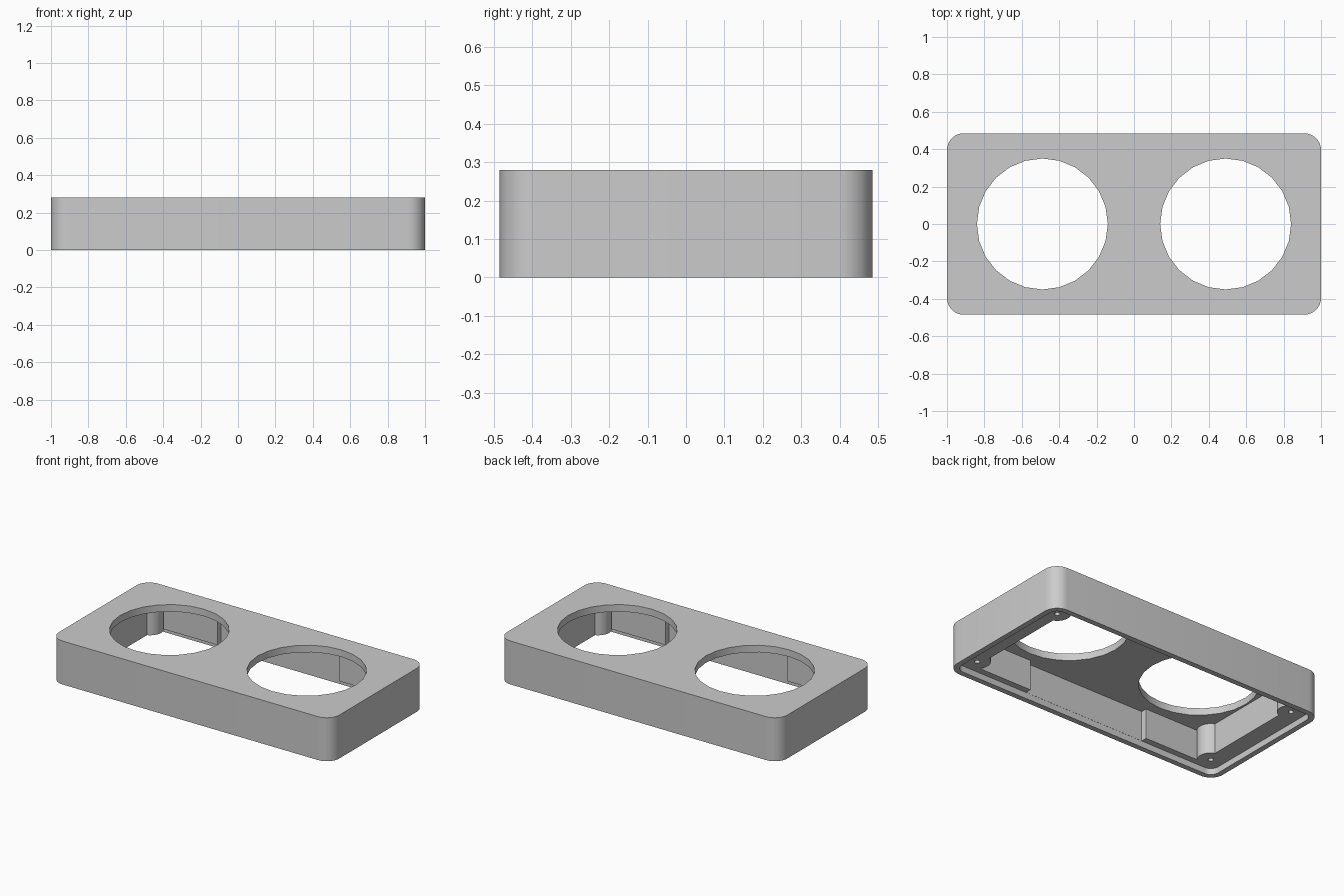
import bpy, bmesh, math

if "Cube" in bpy.data.objects:
    bpy.data.objects.remove(bpy.data.objects["Cube"])

HX, HY, HEIGHT = 1.0, 0.485, 0.28
CEILING, LEDGE, WALL = 0.235, 0.04, 0.035

grey = bpy.data.materials.new("light_grey")
grey.use_nodes = True
grey.diffuse_color = (0.6, 0.6, 0.6, 1)
grey.node_tree.nodes["Principled BSDF"].inputs["Base Color"].default_value = (0.6, 0.6, 0.6, 1)


def rounded_rect(hx, hy, r, steps=8):
    """Outline of a rectangle with rounded corners."""
    points = []
    for i, (sx, sy) in enumerate([(1, 1), (-1, 1), (-1, -1), (1, -1)]):
        for k in range(steps + 1):
            a = math.pi / 2 * (i + k / steps)
            points.append((sx * (hx - r) + r * math.cos(a), sy * (hy - r) + r * math.sin(a)))
    return points


def box(hx, hy):
    return [(hx, hy), (-hx, hy), (-hx, -hy), (hx, -hy)]


def circle(cx, cy, r, n=24):
    return [(cx + r * math.cos(2 * math.pi * k / n), cy + r * math.sin(2 * math.pi * k / n))
            for k in range(n)]


def prism(name, outline, z0, z1):
    """Closed solid made by raising an outline from z0 to z1."""
    bm = bmesh.new()
    base = bm.faces.new([bm.verts.new((x, y, z0)) for x, y in outline])
    top = bmesh.ops.extrude_face_region(bm, geom=[base])["geom"]
    bmesh.ops.translate(bm, vec=(0, 0, z1 - z0),
                        verts=[v for v in top if isinstance(v, bmesh.types.BMVert)])
    bmesh.ops.recalc_face_normals(bm, faces=bm.faces)
    mesh = bpy.data.meshes.new(name)
    bm.to_mesh(mesh)
    bm.free()
    mesh.materials.append(grey)
    obj = bpy.data.objects.new(name, mesh)
    bpy.context.collection.objects.link(obj)
    return obj


def combine(target, tool, operation):
    """Apply a boolean and discard the tool."""
    mod = target.modifiers.new("boolean", "BOOLEAN")
    mod.operation, mod.object, mod.solver = operation, tool, "EXACT"
    bpy.context.view_layer.objects.active = target
    bpy.ops.object.modifier_apply(modifier=mod.name)
    bpy.data.objects.remove(tool)


# Outer body
cover = prism("cover", rounded_rect(HX, HY, 0.09), 0, HEIGHT)

# Recessed lip, main cavity and thinner middle of the long walls
combine(cover, prism("lip", rounded_rect(HX - WALL, HY - WALL, 0.055), -0.1, LEDGE), "DIFFERENCE")
combine(cover, prism("cavity", box(0.85, 0.41), -0.1, CEILING), "DIFFERENCE")
combine(cover, prism("middle", box(0.435, HY - WALL - 0.001), -0.1, CEILING), "DIFFERENCE")

# Corner bosses with screw holes
for sx in (-1, 1):
    for sy in (-1, 1):
        x, y = sx * 0.88, sy * 0.36
        combine(cover, prism("boss", circle(x, y, 0.08, 32), LEDGE, CEILING + 0.02), "UNION")
        combine(cover, prism("screw", circle(x, y, 0.016, 16), -0.1, 0.19), "DIFFERENCE")

# Two round openings through the top
for sx in (-1, 1):
    combine(cover, prism("opening", circle(sx * 0.49, 0, 0.35), -0.1, 0.4), "DIFFERENCE")

bpy.ops.object.select_all(action="DESELECT")
cover.select_set(True)
bpy.context.view_layer.objects.active = cover
bpy.ops.object.shade_smooth_by_angle(angle=math.radians(30))
